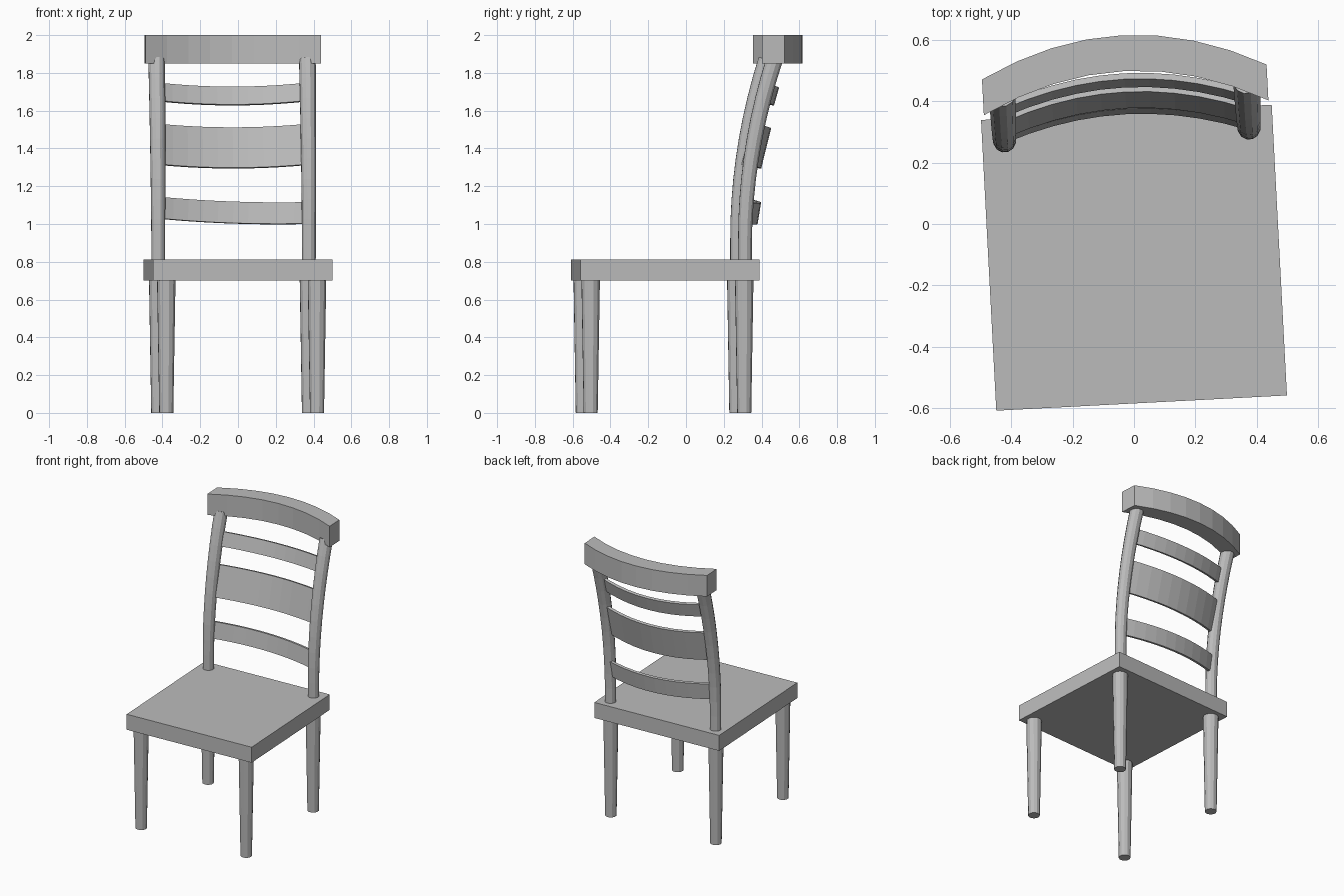
import bpy, bmesh, math
from mathutils import Matrix, Vector

cube = bpy.data.objects.get("Cube")
if cube:
    bpy.data.objects.remove(cube, do_unlink=True)

GREY = (0.5, 0.5, 0.5, 1)
mat = bpy.data.materials.new("plain grey")
mat.use_nodes = True
mat.diffuse_color = GREY
mat.node_tree.nodes["Principled BSDF"].inputs["Base Color"].default_value = GREY

# The whole chair stands turned slightly around z
BASE = Matrix.Translation((0, -0.11, 0)) @ Matrix.Rotation(math.radians(3), 4, 'Z')


def finish(name, bm, local=Matrix.Identity(4)):
    bmesh.ops.recalc_face_normals(bm, faces=bm.faces)
    mesh = bpy.data.meshes.new(name)
    bm.to_mesh(mesh)
    bm.free()
    mesh.materials.append(mat)
    obj = bpy.data.objects.new(name, mesh)
    obj.matrix_world = BASE @ local
    bpy.context.collection.objects.link(obj)
    return obj


def loft(rings):
    """Skin a row of equal point rings and cap both ends."""
    bm = bmesh.new()
    loops = [[bm.verts.new(p) for p in ring] for ring in rings]
    n = len(loops[0])
    for a, b in zip(loops, loops[1:]):
        for i in range(n):
            j = (i + 1) % n
            bm.faces.new((a[i], a[j], b[j], b[i]))
    bm.faces.new(loops[0])
    bm.faces.new(loops[-1])
    return bm


def round_ring(centre, radius, tilt=0.0, sides=12):
    turn = Matrix.Rotation(-tilt, 3, 'X')
    angles = [2 * math.pi * (i + 0.5) / sides for i in range(sides)]
    return [Vector(centre) + turn @ Vector((radius * math.cos(a), radius * math.sin(a), 0))
            for a in angles]


def bowed_bar(name, half, sag, thick, height, y, z, lean=0, roll=0, steps=10):
    """Bar bowed backwards; y is the front face at mid-span, z the middle height."""
    rings = []
    for i in range(steps + 1):
        t = 2 * i / steps - 1
        f = -sag * t * t
        h = height / 2
        rings.append([(half * t, f, -h), (half * t, f + thick, -h),
                      (half * t, f + thick, h), (half * t, f, h)])
    local = (Matrix.Translation((0, y, z)) @ Matrix.Rotation(math.radians(roll), 4, 'Y')
             @ Matrix.Rotation(math.radians(-lean), 4, 'X'))
    finish(name, loft(rings), local)


# Seat slab
bm = bmesh.new()
bmesh.ops.create_cube(bm, size=1)
bmesh.ops.scale(bm, vec=(0.95, 0.95, 0.11), verts=bm.verts)
finish("seat", bm, Matrix.Translation((0, 0, 0.757)))

for side, x in (("left", 0.397), ("right", -0.402)):
    # Tapered legs
    for end, y in (("front", -0.416), ("back", 0.398)):
        finish(f"{end}_{side}_leg",
               loft([round_ring((x, y, 0), 0.038), round_ring((x, y, 0.703), 0.05)]))
    # Back posts curving rearwards
    rings = []
    for i in range(11):
        z = 0.81 + 1.06 * i / 10
        u = max(0, (z - 0.9) / 0.95)
        tilt = math.atan(0.30 * u / 0.95)
        rings.append(round_ring((x, 0.402 + 0.15 * u * u, z), 0.037 + 0.008 * u, tilt))
    finish(f"back_post_{side}", loft(rings))

# Top rail and slats
bowed_bar("top_rail", 0.465, 0.12, 0.117, 0.15, 0.61, 1.925, steps=8)
bowed_bar("upper_slat", 0.4, 0.08, 0.02, 0.098, 0.57, 1.68, lean=16)
bowed_bar("middle_slat", 0.4, 0.08, 0.02, 0.22, 0.515, 1.405, lean=14)
bowed_bar("lower_slat", 0.4, 0.075, 0.02, 0.115, 0.478, 1.062, lean=9, roll=2)
